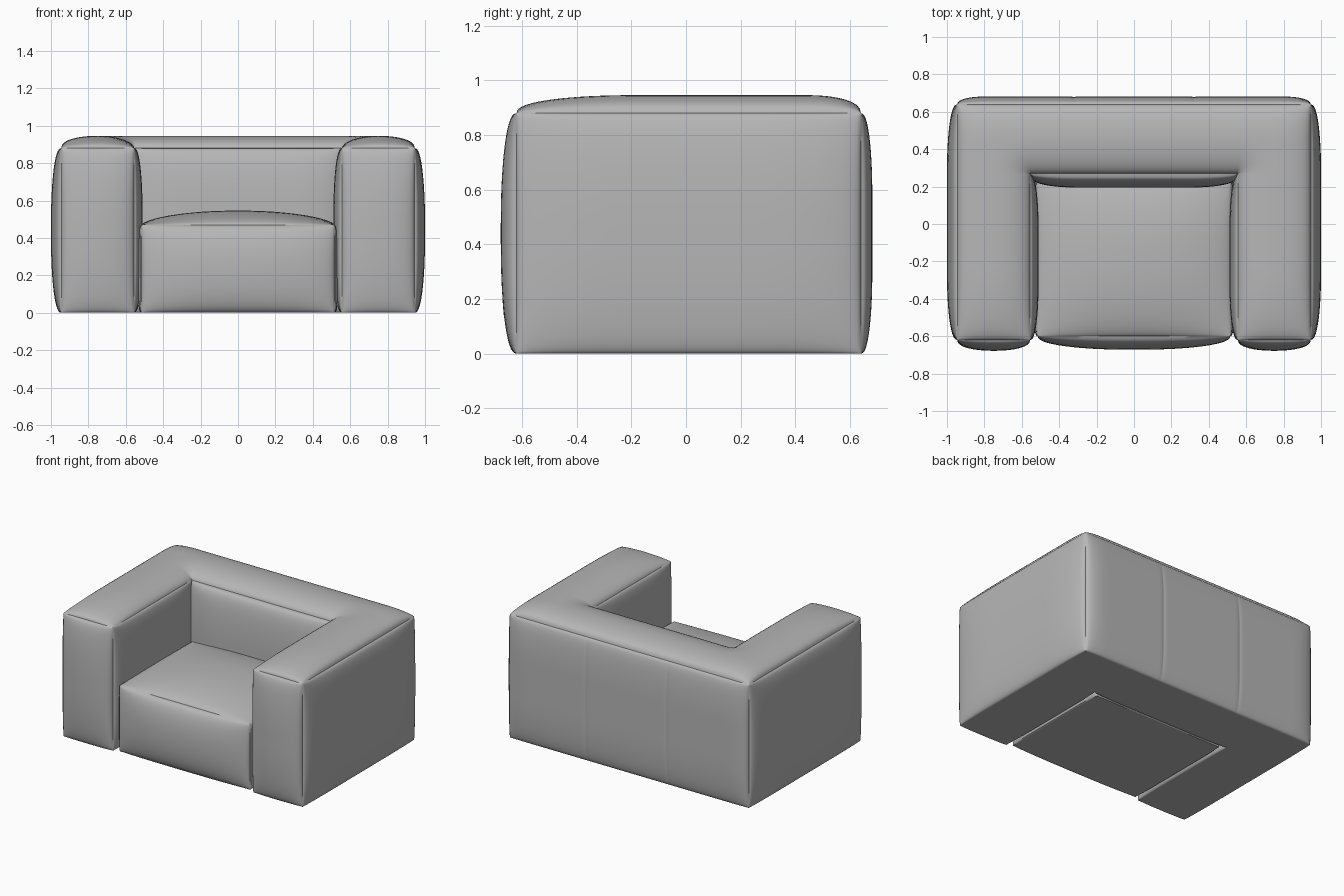
import bpy, bmesh, math

if "Cube" in bpy.data.objects:
    bpy.data.objects.remove(bpy.data.objects["Cube"])

# Mid-grey upholstery
grey = bpy.data.materials.new("grey_fabric")
grey.diffuse_color = (0.47, 0.47, 0.47, 1)
grey.use_nodes = True
grey.node_tree.nodes["Principled BSDF"].inputs["Base Color"].default_value = grey.diffuse_color


def seg(*stops):
    """Stops with cosine spacing between, so points crowd towards the seams."""
    pts = [stops[0]]
    for a, b in zip(stops, stops[1:]):
        n = max(16, int(abs(b - a) * 36))
        pts += [a + (b - a) * (0.5 - 0.5 * math.cos(math.pi * i / n)) for i in range(1, n + 1)]
    return pts


def puff(d, r, p=0.42):
    """Pillow rise: 0 at a seam, 1 once r away from it."""
    t = min(max(d / r, 0), 1)
    return (1 - (1 - t) ** 2) ** p


def pillow(us, vs, height, ru, rv, p=0.42):
    """Bulge function for a rectangular panel sewn on all four sides."""
    def f(u, v):
        return (height * puff(min(u - us[0], us[-1] - u), ru, p)
                * puff(min(v - vs[0], vs[-1] - v), rv, p))
    return f


def panel(bm, axis, sign, const, us, vs, bulge=lambda u, v: 0, skip=lambda u, v: False):
    """Grid panel facing along sign*axis, pushed out by bulge(u, v)."""
    others = [i for i in range(3) if i != axis]
    cache = {}

    def vert(i, j):
        if (i, j) not in cache:
            co = [0, 0, 0]
            co[axis] = const + sign * bulge(us[i], vs[j])
            co[others[0]], co[others[1]] = us[i], vs[j]
            cache[i, j] = bm.verts.new(co)
        return cache[i, j]

    flip = (sign > 0) == (axis == 1)
    for i in range(len(us) - 1):
        for j in range(len(vs) - 1):
            if skip((us[i] + us[i + 1]) / 2, (vs[j] + vs[j + 1]) / 2):
                continue
            q = [vert(i, j), vert(i + 1, j), vert(i + 1, j + 1), vert(i, j + 1)]
            bm.faces.new(q[::-1] if flip else q)


def finish(bm, name):
    bmesh.ops.remove_doubles(bm, verts=bm.verts, dist=1e-5)
    me = bpy.data.meshes.new(name)
    bm.to_mesh(me)
    bm.free()
    me.materials.append(grey)
    ob = bpy.data.objects.new(name, me)
    bpy.context.collection.objects.link(ob)
    bpy.ops.object.select_all(action='DESELECT')
    bpy.context.view_layer.objects.active = ob
    ob.select_set(True)
    bpy.ops.object.shade_smooth_by_angle(angle=math.radians(40))


# U-shaped body: arms and back in one piece
XO, XI, YF, YI, YB, ZT = 0.945, 0.555, -0.62, 0.27, 0.64, 0.88
arm_r, arm_l = seg(XI, XO), seg(-XO, -XI)
mid = seg(-XI, -0.32, 0.32, XI)
xs = arm_l + mid[1:] + arm_r[1:]
ys_in = seg(YF, YI)
ys = ys_in + seg(YI, YB)[1:]
zs = seg(0, ZT)


def in_hole(x, y):
    return abs(x) < XI and y < YI


def top_bulge(x, y):
    inner = math.hypot(max(abs(x) - XI, 0), max(y - YI, 0))
    return (0.066 * puff(inner, 0.19, 0.55) * puff(XO - abs(x), 0.19)
            * puff(YB - y, 0.19) * puff(y - YF, 0.42))


back_pillow = pillow(xs, zs, 0.042, 0.15, 0.3)


def back_bulge(x, z):
    # shallow creases divide the back into thirds
    crease = 0.003 * math.exp(-((abs(x) - 0.32) / 0.01) ** 2)
    return back_pillow(x, z) - crease * puff(min(z, ZT - z), 0.3)


bm = bmesh.new()
panel(bm, 2, 1, ZT, xs, ys, top_bulge, in_hole)
panel(bm, 2, -1, 0, xs, ys, skip=in_hole)
panel(bm, 1, 1, YB, xs, zs, back_bulge)
panel(bm, 1, -1, YI, mid, zs, pillow(mid, zs, 0.075, 0.25, 0.35, 0.32))
for s, arm in ((1, arm_r), (-1, arm_l)):
    panel(bm, 0, s, s * XO, ys, zs, pillow(ys, zs, 0.055, 0.35, 0.4))
    panel(bm, 0, -s, s * XI, ys_in, zs, pillow(ys_in, zs, 0.045, 0.3, 0.35))
    panel(bm, 1, -1, YF, arm, zs, pillow(arm, zs, 0.058, 0.19, 0.4))
finish(bm, "arms_and_back")

# Seat cushion
SX, SF, SB, ST = 0.515, -0.6, 0.24, 0.47
sx, sy, sz = seg(-SX, SX), seg(SF, SB), seg(0, ST)
bm = bmesh.new()
panel(bm, 2, 1, ST, sx, sy, pillow(sx, sy, 0.076, 0.5, 0.4, 0.62))
panel(bm, 2, -1, 0, sx, sy)
panel(bm, 1, -1, SF, sx, sz, pillow(sx, sz, 0.072, 0.48, 0.23, 0.45))
panel(bm, 1, 1, SB, sx, sz, pillow(sx, sz, 0.02, 0.3, 0.2))
for s in (1, -1):
    panel(bm, 0, s, s * SX, sy, sz, pillow(sy, sz, 0.025, 0.2, 0.2, 0.35))
finish(bm, "seat_cushion")
